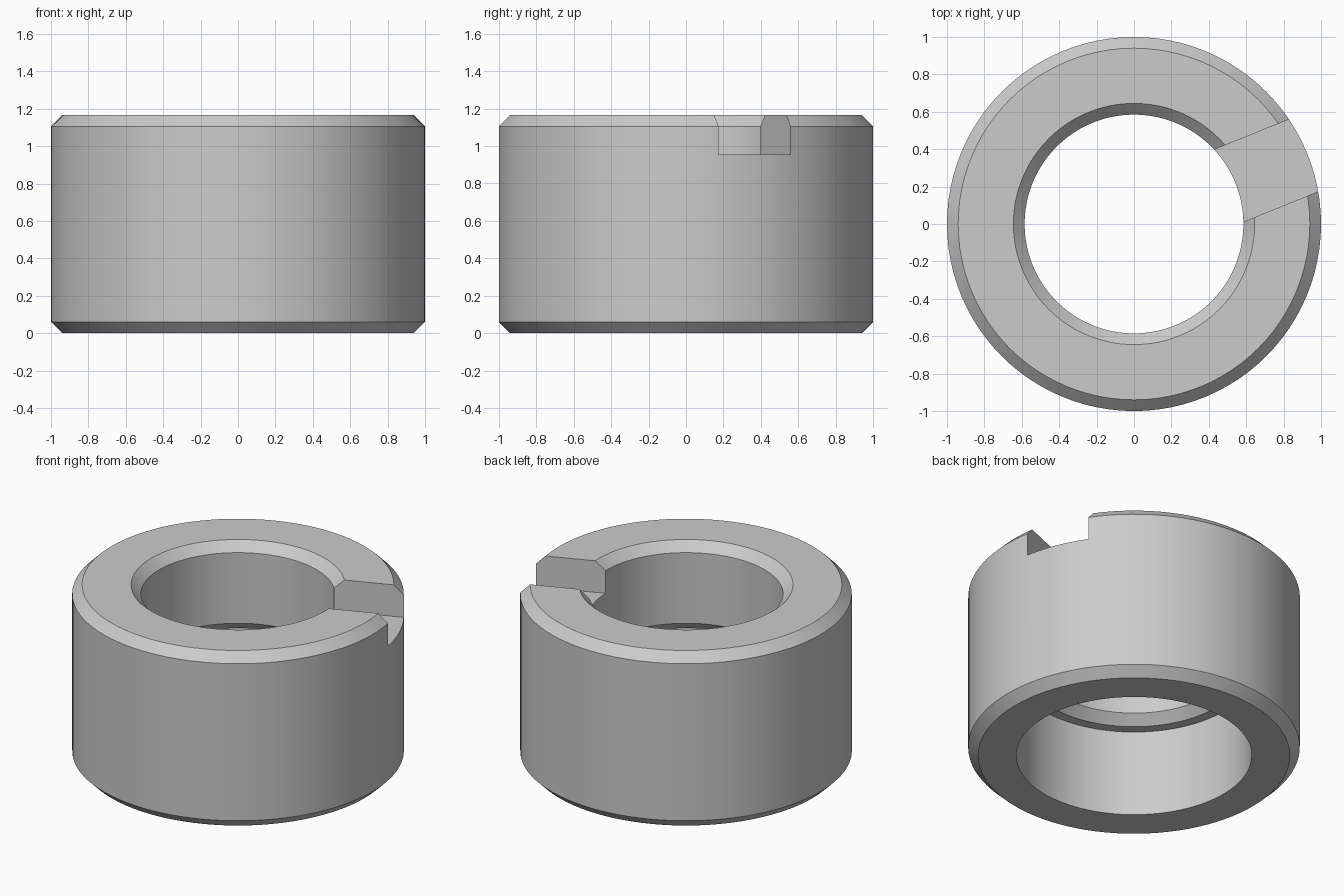
import bpy
import bmesh
import math
from mathutils import Matrix

default_cube = bpy.data.objects.get("Cube")
if default_cube:
    bpy.data.objects.remove(default_cube, do_unlink=True)

HEIGHT = 1.165
OUTER = 1.0
BORE = 0.585
COUNTERBORE = 0.71
SHELF = 0.575
CHAMFER = 0.06
SEGMENTS = 96

SLOT_ANGLE = math.radians(22)
SLOT_WIDTH = 0.416
SLOT_FLOOR = 0.955

# Single grey finish
grey = bpy.data.materials.new("plain grey")
grey.use_nodes = True
colour = (0.6, 0.6, 0.6, 1)
grey.diffuse_color = colour
grey.node_tree.nodes["Principled BSDF"].inputs["Base Color"].default_value = colour


def mesh_object(name, bm):
    bmesh.ops.recalc_face_normals(bm, faces=bm.faces)
    mesh = bpy.data.meshes.new(name)
    bm.to_mesh(mesh)
    bm.free()
    mesh.materials.append(grey)
    obj = bpy.data.objects.new(name, mesh)
    bpy.context.collection.objects.link(obj)
    return obj


def lathe(name, profile):
    """Revolve a closed (radius, height) profile around z."""
    bm = bmesh.new()
    verts = [bm.verts.new((r, 0, z)) for r, z in profile]
    edges = [bm.edges.new((v, verts[i - 1])) for i, v in enumerate(verts)]
    bmesh.ops.spin(bm, geom=verts + edges, cent=(0, 0, 0), axis=(0, 0, 1),
                   angle=math.tau, steps=SEGMENTS, use_duplicate=False)
    bmesh.ops.remove_doubles(bm, verts=bm.verts, dist=1e-4)
    return mesh_object(name, bm)


# Collar: chamfered outside, chamfered bore, wider counterbore below
collar = lathe("collar", [
    (COUNTERBORE, 0),
    (OUTER - CHAMFER, 0),
    (OUTER, CHAMFER),
    (OUTER, HEIGHT - CHAMFER),
    (OUTER - CHAMFER, HEIGHT),
    (BORE + CHAMFER, HEIGHT),
    (BORE, HEIGHT - CHAMFER),
    (BORE, SHELF + CHAMFER),
    (BORE + CHAMFER, SHELF),
    (COUNTERBORE, SHELF),
])

# Slot cutter: a box reaching from the bore out past one side of the rim
bm = bmesh.new()
bmesh.ops.create_cube(bm, size=1)
bmesh.ops.scale(bm, verts=bm.verts, vec=(1.1, SLOT_WIDTH, 0.5))
bmesh.ops.translate(bm, verts=bm.verts, vec=(0.75, 0, SLOT_FLOOR + 0.25))
bmesh.ops.rotate(bm, verts=bm.verts, cent=(0, 0, 0),
                 matrix=Matrix.Rotation(SLOT_ANGLE, 3, "Z"))
cutter = mesh_object("slot_cutter", bm)
cutter.hide_render = True

# Cut the slot, then drop the cutter
cut = collar.modifiers.new("slot", "BOOLEAN")
cut.operation = "DIFFERENCE"
cut.solver = "EXACT"
cut.object = cutter
bpy.ops.object.select_all(action="DESELECT")
bpy.context.view_layer.objects.active = collar
collar.select_set(True)
bpy.ops.object.modifier_apply(modifier=cut.name)
bpy.data.objects.remove(cutter, do_unlink=True)

# Smooth round walls with crisp chamfer edges
bpy.ops.object.shade_smooth_by_angle(angle=math.radians(30))
